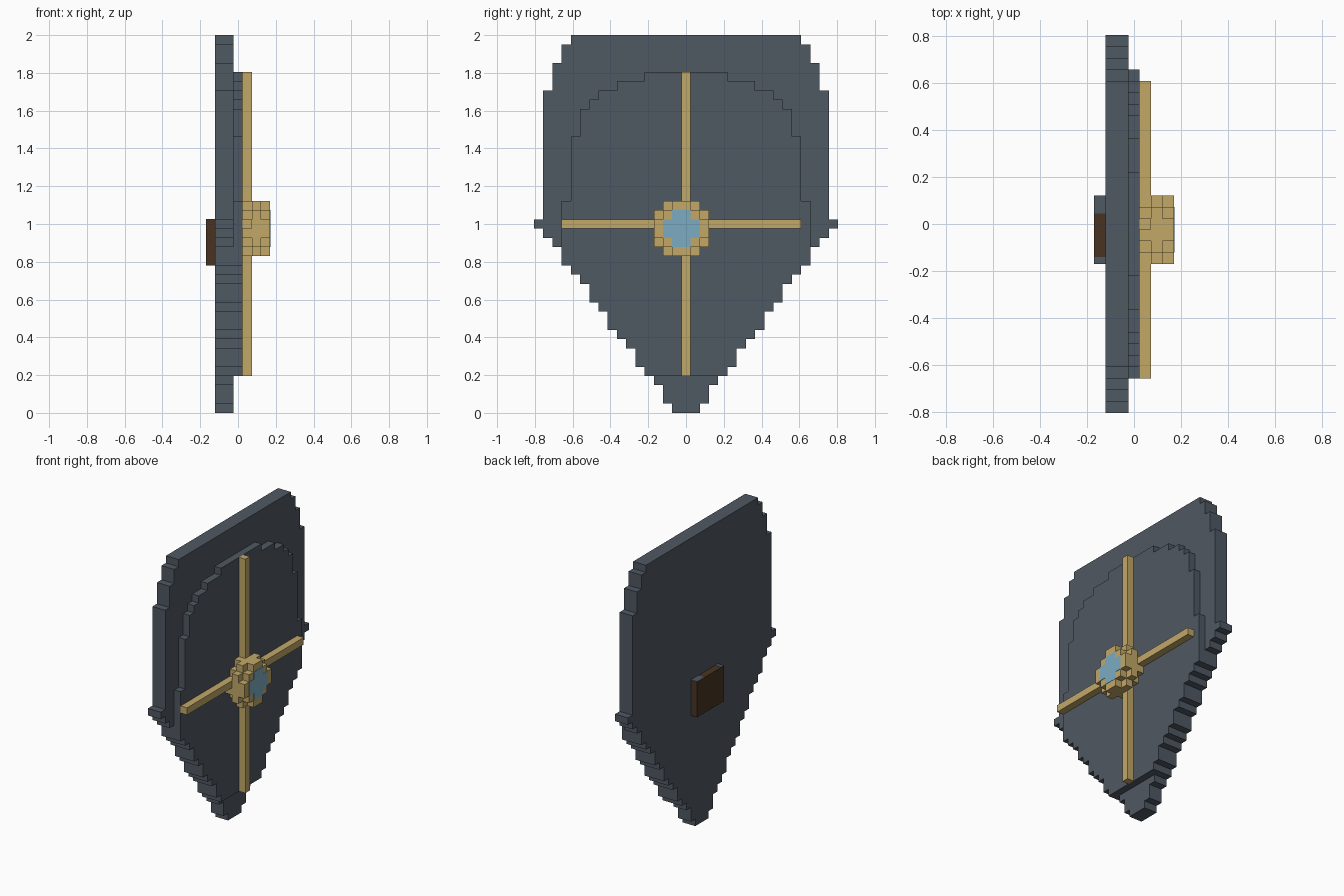
import bpy
import bmesh

cube = bpy.data.objects.get("Cube")
if cube:
    bpy.data.objects.remove(cube, do_unlink=True)

U = 2 / 41  # size of one block


def material(name, srgb):
    lin = [((c / 255 + 0.055) / 1.055) ** 2.4 for c in srgb] + [1.0]
    m = bpy.data.materials.new(name)
    m.use_nodes = True
    m.diffuse_color = lin
    m.node_tree.nodes["Principled BSDF"].inputs["Base Color"].default_value = lin
    return m


SLATE = material("slate", (79, 88, 98))
GOLD = material("gold", (194, 168, 105))
BLUE = material("pale blue", (124, 171, 196))
BROWN = material("dark brown", (72, 52, 34))


def slab(name, rows, top, x0, x1, mat, yc=0.0):
    """Stepped outline of (start height, half width) rows, extruded along x, in blocks."""
    side = []
    ends = [r[0] for r in rows[1:]] + [top]
    for (z0, half), z1 in zip(rows, ends):
        side += [(half, z0), (half, z1)]
    outline = side + [(-h, z) for h, z in reversed(side)]
    bm = bmesh.new()
    face = bm.faces.new([bm.verts.new((x0 * U, (yc + y) * U, z * U)) for y, z in outline])
    out = bmesh.ops.extrude_face_region(bm, geom=[face])
    moved = [v for v in out["geom"] if isinstance(v, bmesh.types.BMVert)]
    bmesh.ops.translate(bm, verts=moved, vec=((x1 - x0) * U, 0, 0))
    bmesh.ops.recalc_face_normals(bm, faces=bm.faces)
    mesh = bpy.data.meshes.new(name)
    bm.to_mesh(mesh)
    bm.free()
    mesh.materials.append(mat)
    obj = bpy.data.objects.new(name, mesh)
    bpy.context.collection.objects.link(obj)
    return obj


# Shield body: shared pointed lower part, different upper parts
point = [(0, 1.5), (1, 2.5), (3, 3.5)]
taper = [(4, 4.5), (5, 5.5), (7, 6.5), (8, 7.5), (9, 8.5), (11, 9.5),
         (12, 10.5), (14, 11.5), (15, 12.5), (16, 13.5)]
back_top = [(18, 14.5), (19, 15.5), (20, 16.5), (21, 15.5),
            (35, 14.5), (38, 13.5), (40, 12.5)]
front_top = [(23, 12.5), (30, 11.5), (33, 10.5), (34, 9.5), (35, 7.5), (36, 4.5)]
slab("back_plate", point + taper + back_top, 41, -2.5, -0.5, SLATE)
slab("front_plate", taper + front_top, 37, -0.5, 0.5, SLATE)

# Cross bars
slab("vertical_bar", [(4, 0.5)], 37, 0.5, 1.5, GOLD)
slab("horizontal_bar", [(20, 13)], 21, 0.5, 1.5, GOLD, yc=-0.5)

# Rounded boss in three layers, with a gem set in its face
narrow = [(17, 1), (18, 2), (19, 3), (21, 2), (22, 1)]
wide = [(17, 2), (18, 3), (22, 2)]
for name, rows, x in (("boss_base", narrow, 0.5), ("boss_middle", wide, 1.5),
                      ("boss_face", narrow, 2.5)):
    slab(name, rows, 23, x, x + 1, GOLD, yc=-0.5)
slab("gem", [(18, 1), (19, 2), (21, 1)], 22, 2.6, 3.54, BLUE, yc=-0.5)

# Grip on the back, with slate caps on the ends of its top
slab("grip", [(16, 3)], 21, -3.5, -2.5, BROWN, yc=-0.5)
slab("grip_cap_left", [(20.95, 0.8)], 21.03, -3.5, -2.5, SLATE, yc=1.7)
slab("grip_cap_right", [(20.95, 0.3)], 21.03, -3.5, -2.5, SLATE, yc=-3.2)
